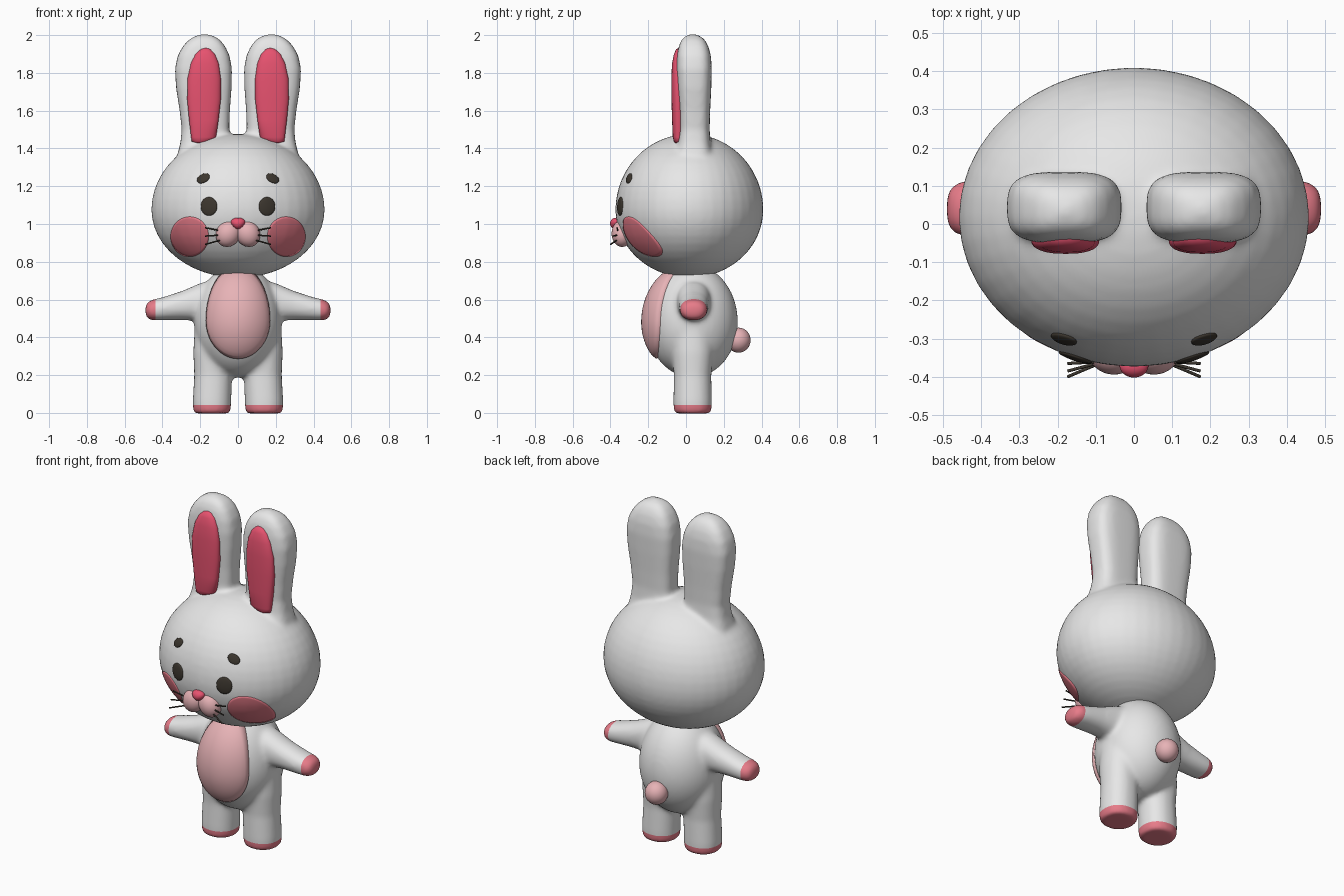
import bpy, bmesh, math
from mathutils import Vector, Matrix
from mathutils.bvhtree import BVHTree

cube = bpy.data.objects.get("Cube")
if cube:
    bpy.data.objects.remove(cube, do_unlink=True)


def material(name, rgb):
    m = bpy.data.materials.new(name)
    m.use_nodes = True
    m.diffuse_color = (*rgb, 1)
    m.node_tree.nodes["Principled BSDF"].inputs["Base Color"].default_value = (*rgb, 1)
    return m


WHITE = material("white fur", (0.8, 0.8, 0.8))
ROSE = material("deep rose", (0.8, 0.085, 0.16))
PINK = material("mid pink", (0.8, 0.2, 0.25))
PALE = material("pale pink", (0.8, 0.45, 0.47))
DARK = material("dark brown", (0.045, 0.037, 0.028))


def finish(name, bm, *mats):
    bmesh.ops.recalc_face_normals(bm, faces=bm.faces)
    mesh = bpy.data.meshes.new(name)
    bm.to_mesh(mesh)
    bm.free()
    for m in mats:
        mesh.materials.append(m)
    mesh.shade_smooth()
    ob = bpy.data.objects.new(name, mesh)
    bpy.context.scene.collection.objects.link(ob)
    return ob


def ellipsoid(bm, c, r, tilt=0, lower=1.0, taper=0.0):
    """Sphere scaled to r; lower scales the bottom half, taper narrows it."""
    verts = bmesh.ops.create_uvsphere(bm, u_segments=40, v_segments=24, radius=1)["verts"]
    for v in verts:
        v.co.x *= 1 + taper * v.co.z
        if v.co.z < 0:
            v.co.z *= lower
        v.co = Matrix.Rotation(tilt, 3, "Y") @ Vector(a * b for a, b in zip(v.co, r)) + Vector(c)


def loft(bm, rows, side, axis="Z", power=2.0, segs=40):
    """Superellipse rings; each row is position, centre, radius, y centre, y radius."""
    rings = []
    for t, c, r, cy, ry in rows:
        ring = []
        for i in range(segs):
            a = math.tau * i / segs
            ca, sa = math.cos(a), math.sin(a)
            u = c + r * math.copysign(abs(ca) ** (2 / power), ca)
            y = cy + ry * math.copysign(abs(sa) ** (2 / power), sa)
            ring.append(bm.verts.new((side * u, y, t) if axis == "Z" else (side * t, y, u)))
        rings.append(ring)
    faces = [bm.faces.new(rings[0]), bm.faces.new(rings[-1])]
    for lo, hi in zip(rings, rings[1:]):
        for i in range(segs):
            j = (i + 1) % segs
            faces.append(bm.faces.new((lo[i], lo[j], hi[j], hi[i])))
    bmesh.ops.recalc_face_normals(bm, faces=faces)


def blend(ob, smoothing):
    """Fuse overlapping volumes into one soft skin."""
    rm = ob.modifiers.new("fuse", "REMESH")
    rm.mode = "VOXEL"
    rm.voxel_size = 0.012
    sm = ob.modifiers.new("soften", "SMOOTH")
    sm.factor = 0.5
    sm.iterations = smoothing
    dg = bpy.context.evaluated_depsgraph_get()
    mesh = bpy.data.meshes.new_from_object(ob.evaluated_get(dg))
    ob.modifiers.clear()
    ob.data = mesh
    mesh.shade_smooth()


def surface(ob):
    bm = bmesh.new()
    bm.from_mesh(ob.data)
    tree = BVHTree.FromBMesh(bm)
    bm.free()
    return tree


def patch(name, tree, cx, cz, rx, rz, mat, tilt=0, thick=0.004, rim=0.003, lower=1.0):
    """Oval plate laid onto the front of a surface."""
    bm = bmesh.new()
    segs, steps = 40, 10
    rings = []
    for k in range(steps + 2):
        f = min(k / steps, 1)
        ring = []
        for i in range(segs if k else 1):
            a = math.tau * i / segs
            u, w = rx * f * math.cos(a), rz * f * math.sin(a)
            w *= lower if w < 0 else 1
            x = cx + u * math.cos(tilt) - w * math.sin(tilt)
            z = cz + u * math.sin(tilt) + w * math.cos(tilt)
            p, n, *_ = tree.ray_cast(Vector((x, -2, z)), Vector((0, 1, 0)))
            if p is None:
                p, n, *_ = tree.find_nearest(Vector((x, -0.1, z)))
            h = -0.006 if k > steps else rim + thick * math.sqrt(1 - f * f)
            ring.append(bm.verts.new(p + n * h))
        rings.append(ring)
    for i in range(segs):
        j = (i + 1) % segs
        bm.faces.new((rings[0][0], rings[1][i], rings[1][j]))
        for a, b in zip(rings[1:], rings[2:]):
            bm.faces.new((a[i], b[i], b[j], a[j]))
    return finish(name, bm, mat)


# Head with ears
bm = bmesh.new()
ellipsoid(bm, (0, 0.018, 1.075), (0.459, 0.392, 0.402), lower=0.895)
EAR = [(1.28, .175, .15, .04, .11), (1.37, .175, .145, .04, .1), (1.43, .173, .132, .043, .087),
       (1.5, .172, .126, .045, .08), (1.6, .176, .133, .045, .083), (1.72, .181, .147, .044, .09),
       (1.82, .183, .151, .043, .094), (1.89, .182, .138, .042, .09), (1.94, .18, .113, .04, .079),
       (1.975, .178, .083, .038, .062), (1.995, .177, .05, .036, .04), (2.004, .177, .02, .035, .015)]
for s in (-1, 1):
    loft(bm, EAR, s, power=3.2)
head = finish("head_and_ears", bm, WHITE)
blend(head, 10)

# Torso, arms and legs
bm = bmesh.new()
ellipsoid(bm, (0, 0.033, 0.48), (0.232, 0.242, 0.305), lower=0.96)
ARM = [(.08, .6, .12, .04, .1), (.2, .587, .1, .04, .09), (.3, .568, .076, .04, .08),
       (.4, .551, .061, .04, .076), (.45, .545, .056, .04, .073), (.475, .543, .047, .04, .062),
       (.49, .542, .03, .04, .04)]
LEG = [(-.003, .138, .09, .035, .09), (.012, .138, .1, .035, .1), (.06, .138, .102, .035, .102),
       (.2, .132, .1, .035, .099), (.32, .13, .107, .035, .11), (.45, .12, .11, .035, .11)]
for s in (-1, 1):
    loft(bm, ARM, s, axis="X", power=2.2)
    loft(bm, LEG, s, power=2.2)
body = finish("body", bm, WHITE, PINK)
blend(body, 12)

# Pink soles and hand tips, cut cleanly
SOLE, TIP = 0.043, 0.437
bm = bmesh.new()
bm.from_mesh(body.data)
for co, no in (((0, 0, SOLE), (0, 0, 1)), ((TIP, 0, 0), (1, 0, 0)), ((-TIP, 0, 0), (1, 0, 0))):
    bmesh.ops.bisect_plane(bm, geom=bm.verts[:] + bm.edges[:] + bm.faces[:], plane_co=co, plane_no=no)
for f in bm.faces:
    c = f.calc_center_median()
    f.material_index = int(c.z < SOLE or abs(c.x) > TIP)
bm.to_mesh(body.data)
bm.free()

head_skin, body_skin = surface(head), surface(body)

# Belly and tail
patch("belly", body_skin, 0, 0.49, 0.165, 0.285, PALE, thick=0.022, rim=0.008, lower=0.7)
bm = bmesh.new()
ellipsoid(bm, (0, 0.278, 0.385), (0.064, 0.064, 0.066))
finish("tail", bm, PALE)

# Paired face details
INNER = [(1.43, .205, .016, -.04, .018), (1.437, .195, .05, -.04, .024), (1.46, .182, .066, -.04, .03),
         (1.55, .181, .078, -.04, .034), (1.66, .18, .089, -.042, .035), (1.77, .179, .088, -.043, .035),
         (1.85, .176, .074, -.042, .032), (1.9, .174, .052, -.036, .028), (1.925, .172, .027, -.032, .02),
         (1.932, .171, .008, -.03, .008)]
for s, side in ((1, "left"), (-1, "right")):
    patch(side + "_eye", head_skin, s * .153, 1.093, .043, .049, DARK, thick=.006)
    patch(side + "_eyebrow", head_skin, s * .183, 1.241, .036, .022, DARK, tilt=-s * .5, thick=.006)
    patch(side + "_cheek", head_skin, s * .255, .934, .1, .105, PINK, thick=.001)
    bm = bmesh.new()
    loft(bm, INNER, s, power=2.4)
    finish(side + "_inner_ear", bm, ROSE)
    # Whiskers
    for n, (z0, z1, y1) in enumerate(((.962, .98, -.365), (.942, .936, -.385), (.918, .892, -.4))):
        curve = bpy.data.curves.new(f"{side}_whisker_{n + 1}", "CURVE")
        curve.dimensions = "3D"
        curve.bevel_depth = 0.004
        curve.use_fill_caps = True
        line = curve.splines.new("POLY")
        line.points.add(1)
        line.points[0].co = (s * .08, -.36, z0, 1)
        line.points[1].co = (s * .174, y1, z1, 1)
        curve.materials.append(DARK)
        bpy.context.scene.collection.objects.link(bpy.data.objects.new(curve.name, curve))

# Muzzle and nose
bm = bmesh.new()
for s in (-1, 1):
    ellipsoid(bm, (s * .052, -.338, .949), (.064, .056, .072), tilt=-s * .5)
finish("muzzle", bm, PALE)
bm = bmesh.new()
ellipsoid(bm, (0, -.372, 1.003), (.036, .03, .03), taper=.3)
finish("nose", bm, ROSE)
